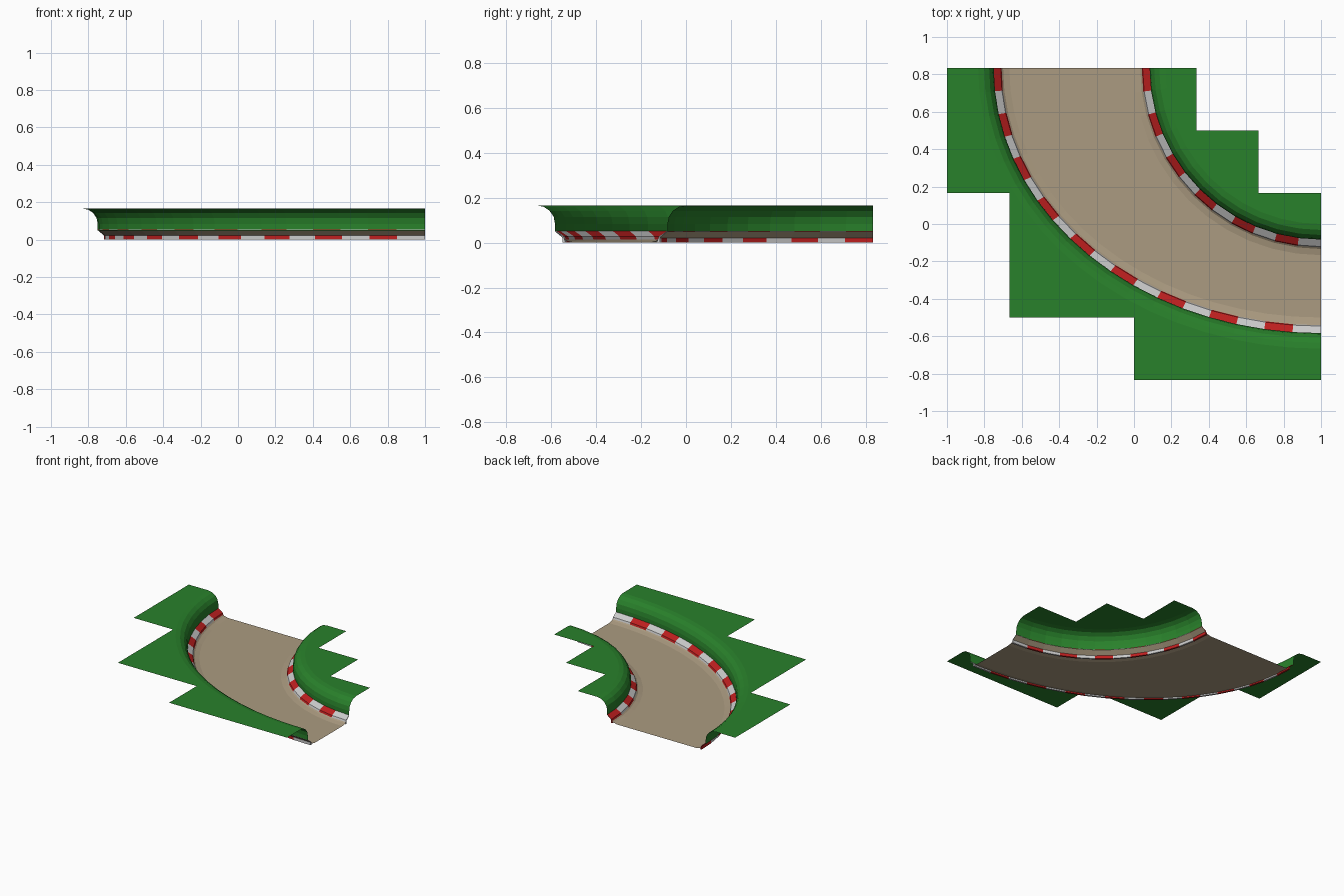
import bpy, bmesh
from math import cos, sin, pi, radians

if "Cube" in bpy.data.objects:
    bpy.data.objects.remove(bpy.data.objects["Cube"])

CX, CY = 1.0, 5 / 6          # common centre of both bends
T = 1 / 6                    # bank width and height


def material(name, rgb):
    m = bpy.data.materials.new(name)
    m.diffuse_color = (*rgb, 1)
    m.use_nodes = True
    m.node_tree.nodes["Principled BSDF"].inputs["Base Color"].default_value = m.diffuse_color
    return m


GREEN = material("grass_green", (0.022, 0.22, 0.024))
TAN = material("road_tan", (0.41, 0.33, 0.22))
RED = material("kerb_red", (0.52, 0.014, 0.014))
WHITE = material("kerb_white", (0.62, 0.62, 0.62))

# each side: x radius, y radius, outward sign, segment count
OUTER = (10 / 6, 8 / 6, 1, 18)
INNER = (1.0, 1.0, -1, 12)


def point(side, i, t, z):
    a, b, s, n = side
    ang = pi / 2 * i / n
    return (CX - (a + s * t) * cos(ang), CY - (b + s * t) * sin(ang), z)


def sweep(bm, side, profile, closed=False, stripes=False):
    """Sweep a (distance, height) profile around one bend."""
    n = side[3]
    rows = [[bm.verts.new(point(side, i, t, z)) for t, z in profile] for i in range(n + 1)]
    m = len(profile)
    for i in range(n):
        for j in range(m if closed else m - 1):
            k = (j + 1) % m
            q = [rows[i][j], rows[i + 1][j], rows[i + 1][k], rows[i][k]]
            f = bm.faces.new(q[::-1] if side[2] > 0 else q)
            f.material_index = i % 2 if stripes else 0
    if closed:
        for i in (0, n):
            f = bm.faces.new(rows[i])
            f.material_index = 1 if i else 0
    return rows


def flat_face(bm, verts):
    f = bm.faces.new(verts)
    f.normal_update()
    if f.normal.z < 0:
        f.normal_flip()


def finish(bm, name, mats):
    me = bpy.data.meshes.new(name)
    bm.to_mesh(me)
    bm.free()
    for m in mats:
        me.materials.append(m)
    bpy.context.collection.objects.link(bpy.data.objects.new(name, me))


# road floor with the raised edges beneath the kerbs
bm = bmesh.new()
slope = [(0, 0), (0.033, 0.008), (T / 2, 0.05)]
o = sweep(bm, OUTER, slope)
i = sweep(bm, INNER, slope)
flat_face(bm, [r[0] for r in o] + [r[0] for r in reversed(i)])
finish(bm, "road", [TAN])

# striped kerbs
kerb = [(0.036, 0), (0.046, 0.028), (T / 2, 0.053), (T / 2, 0.0505), (0.05, 0.024), (0.05, 0)]
for name, side in (("outer_kerb", OUTER), ("inner_kerb", INNER)):
    bm = bmesh.new()
    sweep(bm, side, kerb, closed=True, stripes=True)
    finish(bm, name, [RED, WHITE])

# rounded grass banks with stepped flat tops
bank = [(T / 2, 0.05)] + [
    (T - T / 2 * cos(radians(a)), T / 2 + T / 2 * sin(radians(a))) for a in (0, 22.5, 45, 67.5, 90)]
outer_steps = [(6, -5), (0, -5), (0, -3), (-4, -3), (-4, 1), (-6, 1), (-6, 5)]
inner_steps = [(6, 1), (4, 1), (4, 3), (2, 3), (2, 5)]
for name, side, steps in (("outer_grass", OUTER, outer_steps), ("inner_grass", INNER, inner_steps)):
    bm = bmesh.new()
    rows = sweep(bm, side, bank)
    edge = [bm.verts.new((x / 6, y / 6, T)) for x, y in steps]
    flat_face(bm, [r[-1] for r in rows] + edge)
    finish(bm, name, [GREEN])
